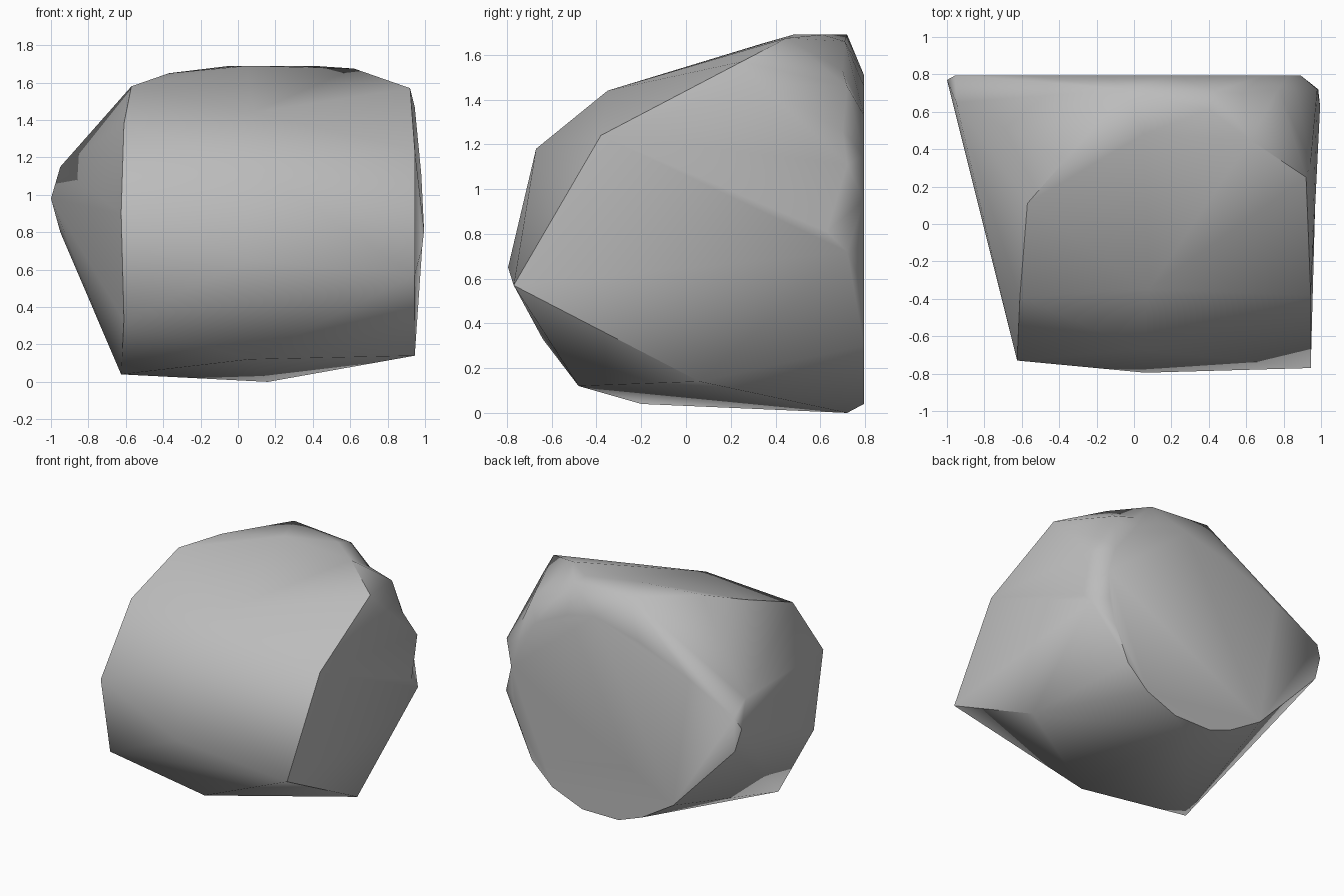
import bpy, bmesh, math
from mathutils import Vector

cube = bpy.data.objects.get("Cube")
if cube:
    bpy.data.objects.remove(cube)

# Corners of the chipped stone, grouped by the side they shape
left_side = [(-.625, -.2, .04), (-.61, -.64, .33), (-.625, -.73, .9), (-.61, -.39, 1.38),
             (-.57, .11, 1.58), (-.95, .65, 1.15), (-1, .77, .98), (-.95, .78, .8)]
right_side = [(.945, .06, .14), (.945, -.77, .57), (.945, -.38, 1.24), (.92, .25, 1.57),
              (.945, .33, 1.47), (.98, .72, 1.11), (.985, .72, .72)]
front_ridge = [(.06, -.48, .12), (.06, -.795, .65), (.03, -.67, 1.18), (.08, -.35, 1.44)]
crown = [(-.37, .34, 1.65), (.05, .48, 1.69), (-.04, .72, 1.69), (.4, .61, 1.69),
         (.62, .45, 1.675), (.44, .71, 1.66), (.77, .72, 1.46)]
base = [(.16, .72, 0)]
# Flat back, as x and z
back_rim = [(.2, 1.51), (.43, 1.46), (.69, 1.33), (.83, 1.15), (.89, .95), (.88, .75),
            (.83, .55), (.72, .3), (.55, .14), (.3, .04), (0, .04), (-.19, .11), (-.45, .27),
            (-.955, 1.06), (-.58, 1.25), (-.16, 1.42)]

bm = bmesh.new()
for p in left_side + right_side + front_ridge + crown + base:
    bm.verts.new(p)
for x, z in back_rim:
    bm.verts.new((x, .795, z))
bmesh.ops.convex_hull(bm, input=bm.verts[:])
bmesh.ops.delete(bm, geom=[v for v in bm.verts if not v.link_faces], context='VERTS')
bmesh.ops.triangulate(bm, faces=bm.faces[:])


def dent(a, b, target):
    """Split the edge joining two corners and push the new corner to the target."""
    def nearest(p):
        return min(bm.verts, key=lambda v: (v.co - Vector(p)).length)
    va, vb = nearest(a), nearest(b)
    edge = bm.edges.get((va, vb))
    if edge:
        corner = bmesh.utils.edge_split(edge, va, .5)[1]
        for face in list(corner.link_faces):
            tip = next(v for v in face.verts if v not in (va, vb, corner))
            bmesh.utils.face_split(face, corner, tip)
        corner.co = target


# Chips along the rear edges
dent((.98, .72, 1.11), (.985, .72, .72), (.995, .63, .81))
dent((-.04, .72, 1.69), (.4, .61, 1.69), (.2, .68, 1.67))
dent((.44, .71, 1.66), (.77, .72, 1.46), (.58, .7, 1.53))
dent((.77, .72, 1.46), (.98, .72, 1.11), (.87, .7, 1.26))

bmesh.ops.dissolve_limit(bm, angle_limit=math.radians(1), verts=bm.verts[:], edges=bm.edges[:])
bmesh.ops.recalc_face_normals(bm, faces=bm.faces[:])

mesh = bpy.data.meshes.new("rock")
bm.to_mesh(mesh)
bm.free()
rock = bpy.data.objects.new("rock", mesh)
bpy.context.collection.objects.link(rock)

# Plain grey stone
stone = bpy.data.materials.new("stone grey")
stone.use_nodes = True
grey = (.5, .5, .5, 1)
stone.diffuse_color = grey
stone.node_tree.nodes["Principled BSDF"].inputs["Base Color"].default_value = grey
mesh.materials.append(stone)

# Soft across the gentle facets, crisp at the cut edges
bpy.ops.object.select_all(action='DESELECT')
rock.select_set(True)
bpy.context.view_layer.objects.active = rock
bpy.ops.object.shade_smooth_by_angle(angle=math.radians(40))
